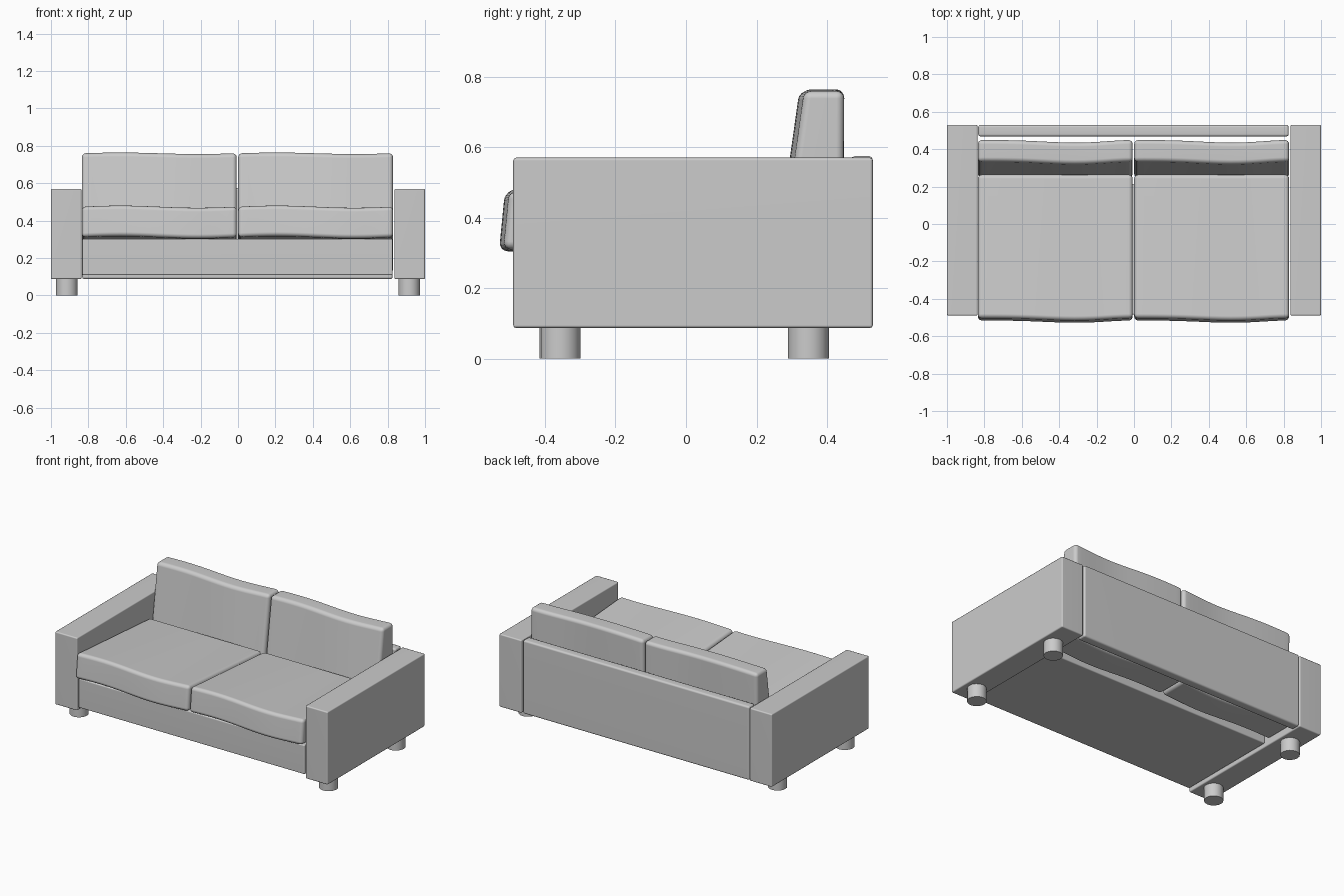
import bpy, bmesh, math
from mathutils import Vector

default = bpy.data.objects.get("Cube")
if default:
    bpy.data.objects.remove(default)


def material(name, rgb):
    mat = bpy.data.materials.new(name)
    mat.use_nodes = True
    mat.diffuse_color = (*rgb, 1)
    mat.node_tree.nodes["Principled BSDF"].inputs["Base Color"].default_value = (*rgb, 1)
    return mat


GREY = material("light grey", (0.6, 0.6, 0.6))


def finish(name, bm, angle=50):
    bmesh.ops.recalc_face_normals(bm, faces=bm.faces)
    mesh = bpy.data.meshes.new(name)
    bm.to_mesh(mesh)
    bm.free()
    mesh.materials.append(GREY)
    obj = bpy.data.objects.new(name, mesh)
    bpy.context.collection.objects.link(obj)
    bpy.ops.object.select_all(action="DESELECT")
    obj.select_set(True)
    bpy.context.view_layer.objects.active = obj
    bpy.ops.object.shade_smooth_by_angle(angle=math.radians(angle))
    # Keep broad faces flat beside their rounded edges
    obj.modifiers.new("flat_faces", "WEIGHTED_NORMAL").keep_sharp = True
    return obj


def prism(profile, x0, x1, bevel, segments):
    """Extrude a y-z profile along x and round its edges."""
    bm = bmesh.new()
    face = bm.faces.new([bm.verts.new((x0, y, z)) for y, z in profile])
    out = bmesh.ops.extrude_face_region(bm, geom=[face])
    moved = [v for v in out["geom"] if isinstance(v, bmesh.types.BMVert)]
    bmesh.ops.translate(bm, verts=moved, vec=(x1 - x0, 0, 0))
    bmesh.ops.recalc_face_normals(bm, faces=bm.faces)
    bmesh.ops.bevel(bm, geom=bm.edges[:], offset=bevel, segments=segments,
                    profile=0.5, affect="EDGES")
    return bm


def box(name, x, y, z, bevel=0.008):
    profile = [(y[0], z[0]), (y[1], z[0]), (y[1], z[1]), (y[0], z[1])]
    return finish(name, prism(profile, *x, bevel, 2))


def cushion(name, profile, x0, x1, bevel, sag, lift, fade):
    """Rounded block with a soft wave across its width, fading to the rear if asked."""
    bm = prism(profile, x0, x1, bevel, 4)
    for i in range(1, 16):
        geom = bm.verts[:] + bm.edges[:] + bm.faces[:]
        bmesh.ops.bisect_plane(bm, geom=geom, dist=1e-5, plane_no=(1, 0, 0),
                               plane_co=(x0 + (x1 - x0) * i / 16, 0, 0))
    for v in bm.verts:
        u = (v.co.x - x0) / (x1 - x0)
        strength = min(1, max(0, 0.3 - v.co.y) / 0.8) if fade else 1
        v.co += strength * Vector((0, -sag * math.sin(math.pi * u ** 1.5) ** 2,
                                   lift * math.sin(2 * math.pi * u)))
    return finish(name, bm)


# Frame
box("back_panel", (-0.833, 0.827), (0.468, 0.53), (0.087, 0.575), 0.012)
box("seat_base", (-0.833, 0.827), (-0.485, 0.215), (0.108, 0.303))

# Arms and legs on both sides
for side, s in (("right", -1), ("left", 1)):
    box(side + "_arm", sorted((s, s * 0.836)), (-0.49, 0.53), (0.087, 0.57))
    for end, y in (("front", -0.357), ("back", 0.347)):
        bm = bmesh.new()
        bmesh.ops.create_cone(bm, cap_ends=True, segments=16, radius1=0.058,
                              radius2=0.058, depth=0.09)
        bmesh.ops.translate(bm, verts=bm.verts, vec=(s * 0.915, y, 0.045))
        finish(f"{side}_{end}_leg", bm)

# Cushions, the seats sloping down towards the back
SEAT = [(-0.518, 0.312), (0.257, 0.257), (0.265, 0.42), (-0.502, 0.476)]
BACK = [(0.245, 0.12), (0.445, 0.12), (0.449, 0.76), (0.335, 0.76)]
for side, x0, x1 in (("right", -0.835, -0.007), ("left", 0.001, 0.829)):
    cushion(side + "_seat_cushion", SEAT, x0, x1, 0.022, 0.012, 0.006, True)
    cushion(side + "_back_cushion", BACK, x0, x1, 0.022, 0.014, 0.004, False)
